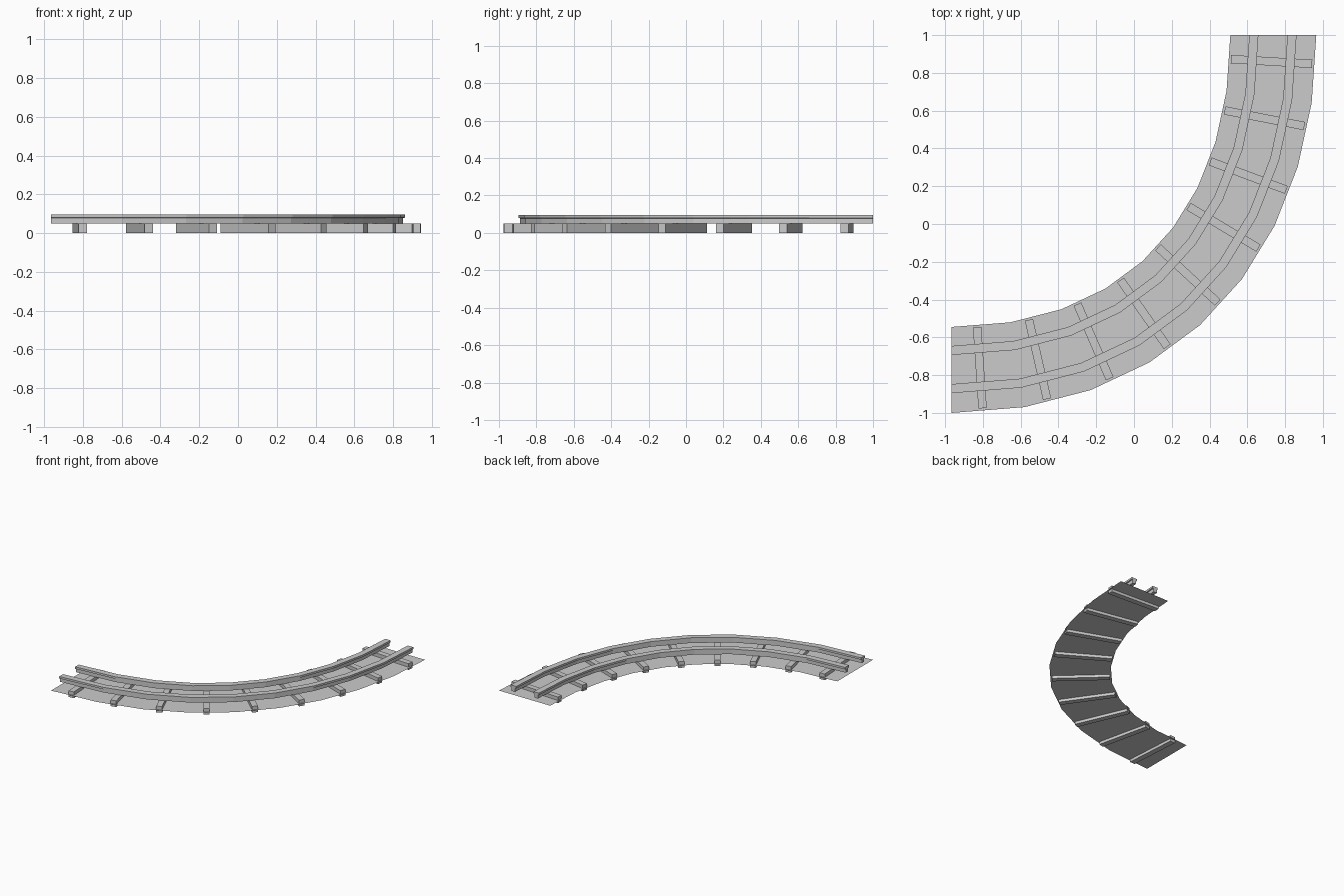
import bpy, bmesh
from mathutils import Vector

if "Cube" in bpy.data.objects:
    bpy.data.objects.remove(bpy.data.objects["Cube"])

# Track centre line: one Bezier quarter turn
P = [Vector(p) for p in ((0.7375, 1), (0.7375, -0.01), (0.135, -0.7725), (-0.965, -0.7725))]
SEGMENTS = 9
SLEEPERS = 9


def point(t):
    u = 1 - t
    return P[0]*u**3 + P[1]*3*u*u*t + P[2]*3*u*t*t + P[3]*t**3


def outward(t):
    u = 1 - t
    d = (P[1]-P[0])*u*u + (P[2]-P[1])*2*u*t + (P[3]-P[2])*t*t
    d.normalize()
    return Vector((-d.y, d.x))  # outer side of the bend


def finish(name, bm):
    bmesh.ops.recalc_face_normals(bm, faces=bm.faces)
    me = bpy.data.meshes.new(name)
    bm.to_mesh(me)
    bm.free()
    ob = bpy.data.objects.new(name, me)
    bpy.context.collection.objects.link(ob)
    return ob


def sweep(name, profile, closed):
    """Sweep (offset, z) points along the bend."""
    bm = bmesh.new()
    rings = []
    for i in range(SEGMENTS + 1):
        c, n = point(i/SEGMENTS), outward(i/SEGMENTS)
        rings.append([bm.verts.new((*(c + n*o), z)) for o, z in profile])
    k = len(profile)
    for a, b in zip(rings, rings[1:]):
        for j in range(k if closed else k - 1):
            m = (j + 1) % k
            bm.faces.new((a[j], a[m], b[m], b[j]))
    if closed:
        bm.faces.new(rings[0])
        bm.faces.new(rings[-1])
    ob = finish(name, bm)
    return ob


# Flat ballast strip
# (outer side sign is checked so that + always points away from the bend centre)
SIGN = 1 if outward(0).x > 0 else -1
ballast = sweep("ballast_bed", [(0.2275*SIGN, 0.022), (-0.2275*SIGN, 0.022)], False)
if ballast.data.polygons[0].normal.z < 0:
    ballast.data.flip_normals()

# Two T-section rails
half = [(0.015, 0.05), (0.015, 0.078), (0.024, 0.080), (0.024, 0.096)]
section = half + [(-x, z) for x, z in reversed(half)]
for name, off in (("inner_rail", -0.103), ("outer_rail", 0.099)):
    sweep(name, [((x + off)*SIGN, z) for x, z in section], True)

# Sleepers evenly spaced by length along the bend
N = 400
lengths = [0.0]
for i in range(N):
    lengths.append(lengths[-1] + (point((i+1)/N) - point(i/N)).length)
first, last = 0.135, lengths[-1] - 0.155
for s in range(SLEEPERS):
    want = first + (last - first)*s/(SLEEPERS - 1)
    t = next(i for i, l in enumerate(lengths) if l >= want)/N
    # sit on the faceted track: use the chord position
    i = min(int(t*SEGMENTS), SEGMENTS - 1)
    f = t*SEGMENTS - i
    c = point(i/SEGMENTS).lerp(point((i+1)/SEGMENTS), f)
    n = outward(t)
    d = Vector((n.y, -n.x))
    bm = bmesh.new()
    bmesh.ops.create_cube(bm, size=1)
    for v in bm.verts:
        xy = c + n*v.co.x*0.43 + d*v.co.y*0.044
        v.co = (xy.x, xy.y, (v.co.z + 0.5)*0.05)
    finish(f"sleeper_{s + 1}", bm)
